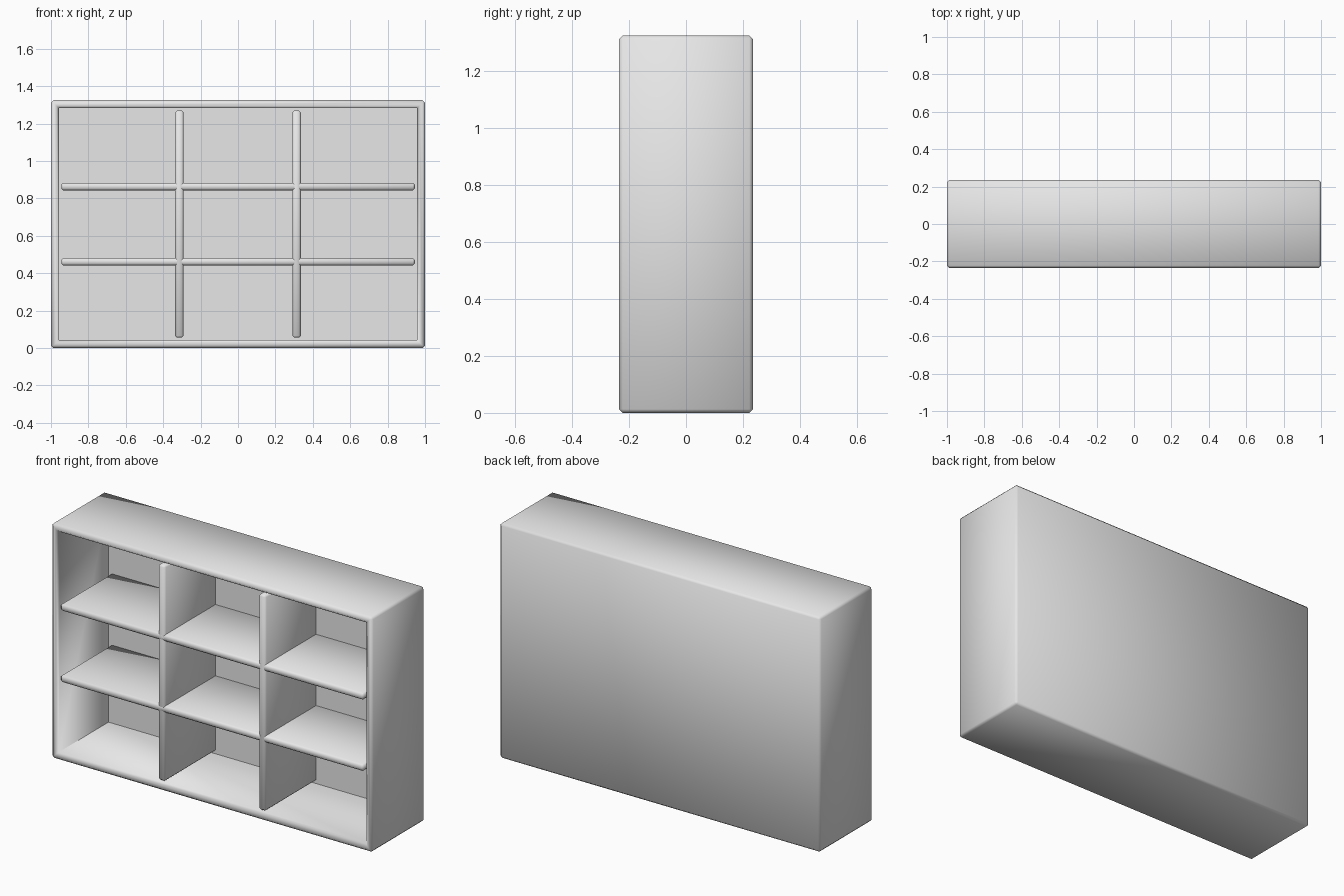
import bpy, bmesh
from math import radians

if "Cube" in bpy.data.objects:
    bpy.data.objects.remove(bpy.data.objects["Cube"], do_unlink=True)

W, D, H = 2.0, 0.47, 1.325       # outer size
WALL, BACK, CHAMFER = 0.06, 0.02, 0.013

grey = bpy.data.materials.new("plain_grey")
grey.use_nodes = True
grey.diffuse_color = (0.8, 0.8, 0.8, 1)
grey.node_tree.nodes["Principled BSDF"].inputs["Base Color"].default_value = (0.8, 0.8, 0.8, 1)


def box_mesh(size, centre):
    bm = bmesh.new()
    bmesh.ops.create_cube(bm, size=1)
    bmesh.ops.scale(bm, vec=size, verts=bm.verts)
    bmesh.ops.translate(bm, vec=centre, verts=bm.verts)
    return bm


def finish(bm, name):
    bmesh.ops.recalc_face_normals(bm, faces=bm.faces)
    mesh = bpy.data.meshes.new(name)
    bm.to_mesh(mesh)
    bm.free()
    obj = bpy.data.objects.new(name, mesh)
    bpy.context.collection.objects.link(obj)
    mesh.materials.append(grey)
    bpy.ops.object.select_all(action="DESELECT")
    obj.select_set(True)
    bpy.context.view_layer.objects.active = obj
    bpy.ops.object.shade_smooth_by_angle(angle=radians(60))


def chamfer(bm, edges, width):
    bmesh.ops.bevel(bm, geom=edges, offset=width, segments=1,
                    affect="EDGES", profile=0.5)


# Case: a box with its front hollowed out, leaving walls and a thin back
bm = box_mesh((W, D, H), (0, 0, H / 2))
front = min(bm.faces, key=lambda f: f.calc_center_median().y)
bmesh.ops.inset_region(bm, faces=[front], thickness=WALL)
pocket = bmesh.ops.extrude_discrete_faces(bm, faces=[front])["faces"][0]
bmesh.ops.translate(bm, vec=(0, D - BACK, 0), verts=pocket.verts)
corners = set(pocket.verts)
outer = [e for e in bm.edges
         if not corners & set(e.verts) and e.calc_face_angle(0) > radians(30)]
chamfer(bm, outer, CHAMFER)
finish(bm, "case")

# Dividers and shelves split the inside into three by three cells
inner_w, inner_h = W - 2 * WALL, H - 2 * WALL
overlap = 0.01
depth = D - BACK / 2 - 0.001
y = -D / 2 + 0.001 + depth / 2

for side, name in ((-1, "right_divider"), (1, "left_divider")):
    bm = box_mesh((0.045, depth, inner_h + overlap), (side * inner_w / 6, y, H / 2))
    chamfer(bm, bm.edges[:], 0.01)
    finish(bm, name)

for side, name in ((-1, "lower_shelf"), (1, "upper_shelf")):
    bm = box_mesh((inner_w + overlap, depth, 0.04), (0, y, H / 2 + side * inner_h / 6))
    chamfer(bm, bm.edges[:], 0.01)
    finish(bm, name)
